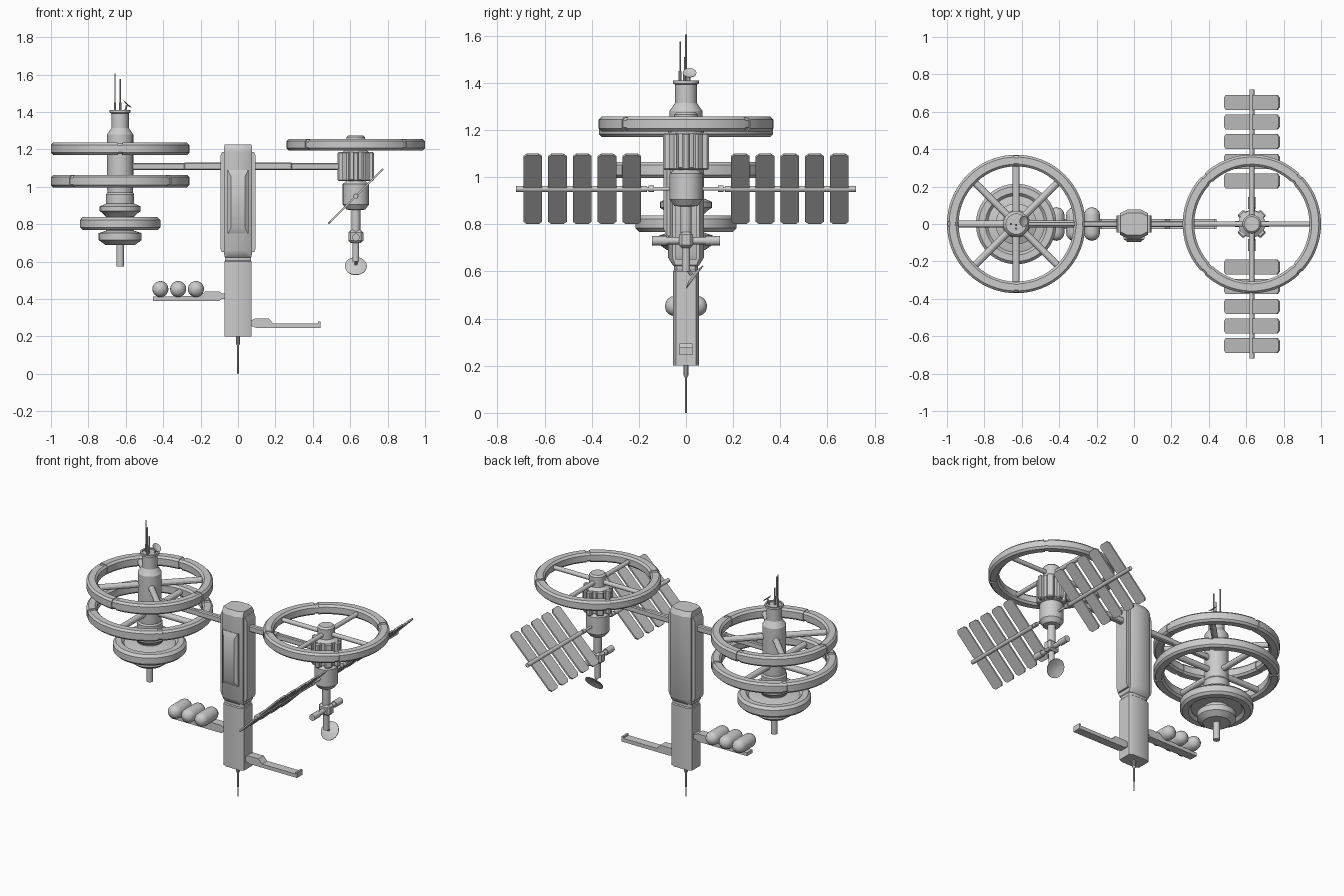
import bpy, bmesh, math
from mathutils import Vector, Matrix

if "Cube" in bpy.data.objects:
    bpy.data.objects.remove(bpy.data.objects["Cube"])

LX, RX = -0.63, 0.63   # centres of the left and right stations


def finish(bm, name, loc=(0, 0, 0), axis=(0, 0, 1)):
    bmesh.ops.remove_doubles(bm, verts=bm.verts, dist=1e-5)
    bmesh.ops.recalc_face_normals(bm, faces=bm.faces)
    for f in bm.faces:
        f.smooth = True
    for e in bm.edges:
        e.smooth = len(e.link_faces) == 2 and e.calc_face_angle(0) < math.radians(28)
    rot = Vector((0, 0, 1)).rotation_difference(Vector(axis)).to_matrix().to_4x4()
    bm.transform(Matrix.Translation(loc) @ rot)
    me = bpy.data.meshes.new(name)
    bm.to_mesh(me)
    bm.free()
    ob = bpy.data.objects.new(name, me)
    bpy.context.collection.objects.link(ob)
    return ob


def sweep(bm, prof, a0=0, a1=360, seg=48, closed=False):
    """Revolve (radius, z) points around z, capping partial arcs."""
    full = a1 - a0 >= 360
    rows = []
    for i in range(seg if full else seg + 1):
        a = math.radians(a0 + (a1 - a0) * i / seg)
        rows.append([bm.verts.new((r * math.cos(a), r * math.sin(a), z)) for r, z in prof])
    n = len(prof)
    for i in range(seg):
        p, q = rows[i], rows[(i + 1) % len(rows)]
        for j in range(n if closed else n - 1):
            k = (j + 1) % n
            bm.faces.new((p[j], q[j], q[k], p[k]))
    if not full:
        bm.faces.new(rows[0])
        bm.faces.new(rows[-1])


def lathe(name, prof, loc, axis=(0, 0, 1), seg=32, closed=False):
    bm = bmesh.new()
    if not closed:
        prof = [(0, prof[0][1])] + prof + [(0, prof[-1][1])]
    sweep(bm, prof, seg=seg, closed=closed)
    return finish(bm, name, loc, axis)


def rod(name, p, q, r, seg=12):
    d = Vector(q) - Vector(p)
    return lathe(name, [(r, 0), (r, d.length)], p, d, seg)


def box(name, x0, x1, y0, y1, z0, z1, bevel=0.0, rot=None):
    bm = bmesh.new()
    bmesh.ops.create_cube(bm, size=1)
    bm.transform(Matrix.Diagonal((x1 - x0, y1 - y0, z1 - z0, 1)))
    if bevel:
        bmesh.ops.bevel(bm, geom=bm.edges[:], offset=bevel, segments=1, affect='EDGES')
    if rot:
        bm.transform(rot)
    return finish(bm, name, ((x0 + x1) / 2, (y0 + y1) / 2, (z0 + z1) / 2))


def tower(name, levels):
    """Stack chamfered rectangles (half x, half y, chamfer, z)."""
    bm = bmesh.new()
    rows = []
    for x, y, c, z in levels:
        i = x - 2 * c   # the chamfer is longer along x
        pts = [(x, y - c), (i, y), (-i, y), (-x, y - c),
               (-x, c - y), (-i, -y), (i, -y), (x, c - y)]
        rows.append([bm.verts.new((a, b, z)) for a, b in pts])
    for p, q in zip(rows, rows[1:]):
        for j in range(8):
            bm.faces.new((p[j], p[j - 1], q[j - 1], q[j]))
    bm.faces.new(rows[0])
    bm.faces.new(rows[-1])
    return finish(bm, name)


def extrude_xz(name, pts, y0, y1):
    bm = bmesh.new()
    a, b = [[bm.verts.new((x, y, z)) for x, z in pts] for y in (y0, y1)]
    for j in range(len(pts)):
        bm.faces.new((a[j - 1], a[j], b[j], b[j - 1]))
    bm.faces.new(a)
    bm.faces.new(b)
    return finish(bm, name)


def wheel(name, x, z, turn, hub_r, spoke_r, h=0.033):
    """Four ring segments, recessed joints at `turn`, spokes between them."""
    c = 0.012

    def section(s):
        i, o, t = 0.308 + s, 0.37 - s, h - s
        return [(i, -t + c), (i + c, -t), (o - c, -t), (o, -t + c),
                (o, t - c), (o - c, t), (i + c, t), (i, t - c)]
    bm = bmesh.new()
    for k in range(4):
        sweep(bm, section(0), turn + 90 * k + 2, turn + 90 * k + 88, 18, True)
    finish(bm, name + "_segments", (x, 0, z))
    lathe(name + "_joints", section(0.004), (x, 0, z), seg=72, closed=True)
    for k in range(4):
        a = math.radians(turn + 45 + 90 * k)
        d = Vector((math.cos(a), math.sin(a), 0))
        o = Vector((x, 0, z))
        rod(f"{name}_spoke_{k}", o + d * hub_r * 0.8, o + d * 0.32, spoke_r)


# Central tower
tower("tower_body", [(.073, .055, .012, .2), (.073, .055, .012, .6), (.069, .05, .012, .605),
                     (.069, .05, .012, .622), (.073, .057, .012, .627), (.075, .077, .019, .66),
                     (.075, .077, .019, 1.195), (.073, .06, .019, 1.225)])
for s in (-1, 1):
    extrude_xz("tower_side_slab", [(s * .06, .65), (s * .086, .65), (s * .094, .67),
                                   (s * .094, 1.165), (s * .086, 1.185), (s * .06, 1.185)], -.045, .045)
bm = bmesh.new()
pan = [[bm.verts.new((x * sx, y, z0 if sz < 0 else z1)) for sx, sz in ((-1, -1), (1, -1), (1, 1), (-1, 1))]
       for x, y, z0, z1 in ((.055, -.06, .75, 1.09), (.055, -.08, .75, 1.09), (.037, -.095, .78, 1.055))]
for p, q in zip(pan, pan[1:]):
    for j in range(4):
        bm.faces.new((p[j - 1], p[j], q[j], q[j - 1]))
bm.faces.new(pan[0])
bm.faces.new(pan[-1])
finish(bm, "tower_front_panel")
lathe("tower_needle", [(.004, 0), (.005, .15), (.011, .16), (.011, .21)], (0, 0, 0), seg=10)

# Connecting arms
for s in (-1, 1):
    box("arm_inner", *sorted((s * .06, s * .29)), -.016, .016, 1.09, 1.13, .006)
    box("arm_outer", *sorted((s * .28, s * .58)), -.012, .012, 1.09, 1.128, .005)

# Left station: hub, two wheels, lower disc
lathe("left_hub", [(.02, .575), (.02, .69), (.08, .69), (.115, .715), (.115, .752), (.075, .765),
                   (.075, .84), (.095, .86), (.11, .87), (.11, .895), (.075, .91), (.075, .96), (.068, .97),
                   (.07, 1.0), (.07, 1.28), (.046, 1.315), (.046, 1.392), (.056, 1.397), (.056, 1.41),
                   (.045, 1.41), (.045, 1.402)], (LX, 0, 0))
wheel("left_upper_wheel", LX, 1.203, 0, .07, .019)
wheel("left_lower_wheel", LX, 1.03, 45, .07, .019)
lathe("left_disc_ring", [(.15, .785), (.165, .768), (.2, .768), (.215, .783), (.215, .822),
                         (.2, .838), (.165, .838), (.15, .822)], (LX, 0, 0), seg=64, closed=True)
lathe("left_disc_plate", [(.17, .79), (.17, .818), (.11, .835)], (LX, 0, 0), seg=48)

# Antennas on the left station
for i, (dx, y, top) in enumerate(((-.028, 0, 1.605), (0, -.025, 1.575), (0, -.006, 1.51))):
    rod(f"antenna_{i}", (LX + dx, y, 1.4), (LX + dx, y, 1.45), .006, 8)
    rod(f"antenna_tip_{i}", (LX + dx, y, 1.44), (LX + dx, y, top), .0035, 8)
rod("small_dish_post", (LX + .025, .015, 1.4), (-.594, .015, 1.437), .005, 8)


def dish(name, r, loc, axis):
    lathe(name, [(r * .5, .04 * r), (r, .2 * r), (r, .26 * r), (r * .5, .12 * r), (.01 * r, .08 * r)],
          loc, axis, 24)


dish("small_dish", .029, (-.594, .015, 1.437), (.66, 0, .75))

# Right station: hub, bars, wheel
lathe("right_hub", [(.018, .6), (.018, .705), (.024, .76), (.024, .875), (.05, .878), (.07, .905), (.07, 1.015),
                    (.05, 1.03), (.072, 1.04), (.072, 1.185), (.05, 1.2), (.05, 1.265), (.04, 1.275)], (RX, 0, 0))
for k in range(8):
    a = math.radians(45 * k)
    r, w = (.08, .023) if k % 2 else (.067, .016)   # shallow diagonal bars, deeper bars on the axes
    r, w = (.067, .023) if k % 2 else (.077, .016)
    x, y, d = RX + r * math.cos(a), r * math.sin(a), .02
    box(f"right_hub_bar_{k}", x - d, x + d, y - w, y + w, 1.03, 1.187, .007, Matrix.Rotation(a, 4, 'Z'))
wheel("right_wheel", RX, 1.225, 45, .05, .014, .031)

# Cross bar and dish under the right hub
box("cross_bar_block", RX - .04, RX + .04, -.03, .03, .7, .768, .012)
lathe("cross_bar", [(.02, -.145), (.02, -.08), (.015, -.08), (.015, .08), (.02, .08), (.02, .145)],
      (RX, 0, .73), (0, 1, 0), 16)
rod("large_dish_post", (RX, 0, .62), (RX, .024, .585), .008, 8)
dish("large_dish", .059, (RX, .026, .584), (0, .8, -.6))

# Solar arrays: tilted panels along a y axis boom
tilt = Matrix.Rotation(math.radians(-45), 4, 'Y')
for s in (-1, 1):
    rod("solar_boom_root", (RX, s * .05, .95), (RX, s * .18, .95), .008)
    rod("solar_boom_joint", (RX, s * .135, .95), (RX, s * .158, .95), .014)
    rod("solar_boom", (RX, s * .165, .95), (RX, s * .72, .95), .013)
    for i in range(5):
        y = s * (.23 + .105 * i)
        c, hx, hy, t = .015, .207, .04, .005
        bm = bmesh.new()
        bmesh.ops.create_cube(bm, size=1)
        bm.transform(Matrix.Diagonal((2 * hx, 2 * hy, 2 * t, 1)))
        corners = [e for e in bm.edges if abs(e.verts[0].co.z - e.verts[1].co.z) > t]
        bmesh.ops.bevel(bm, geom=corners, offset=c, segments=1, affect='EDGES')
        bm.transform(tilt)
        finish(bm, f"solar_panel_{i}", (RX, y, .95))

# Docks on the tower
extrude_xz("left_dock", [(-.06, .4), (-.09, .4), (-.1, .39), (-.455, .39), (-.455, .412), (-.2, .418),
                         (-.175, .44), (-.1, .44), (-.085, .43), (-.06, .43)], -.027, .027)
extrude_xz("right_dock", [(.06, .26), (.1, .245), (.44, .245), (.44, .28), (.428, .28), (.428, .268),
                          (.19, .268), (.165, .295), (.09, .295), (.06, .28)], -.027, .027)

# Storage pods
for i, x in enumerate((-.415, -.32, -.225)):
    cap = [(.043 * math.cos(math.radians(t)), math.sin(math.radians(t)) * .043 + (.047 if t > 0 else -.047))
           for t in (-88, -60, -40, -20, -.01, .01, 20, 40, 60, 88)]
    lathe(f"storage_pod_{i}", cap, (x, 0, .453), (0, 1, 0), 24)
